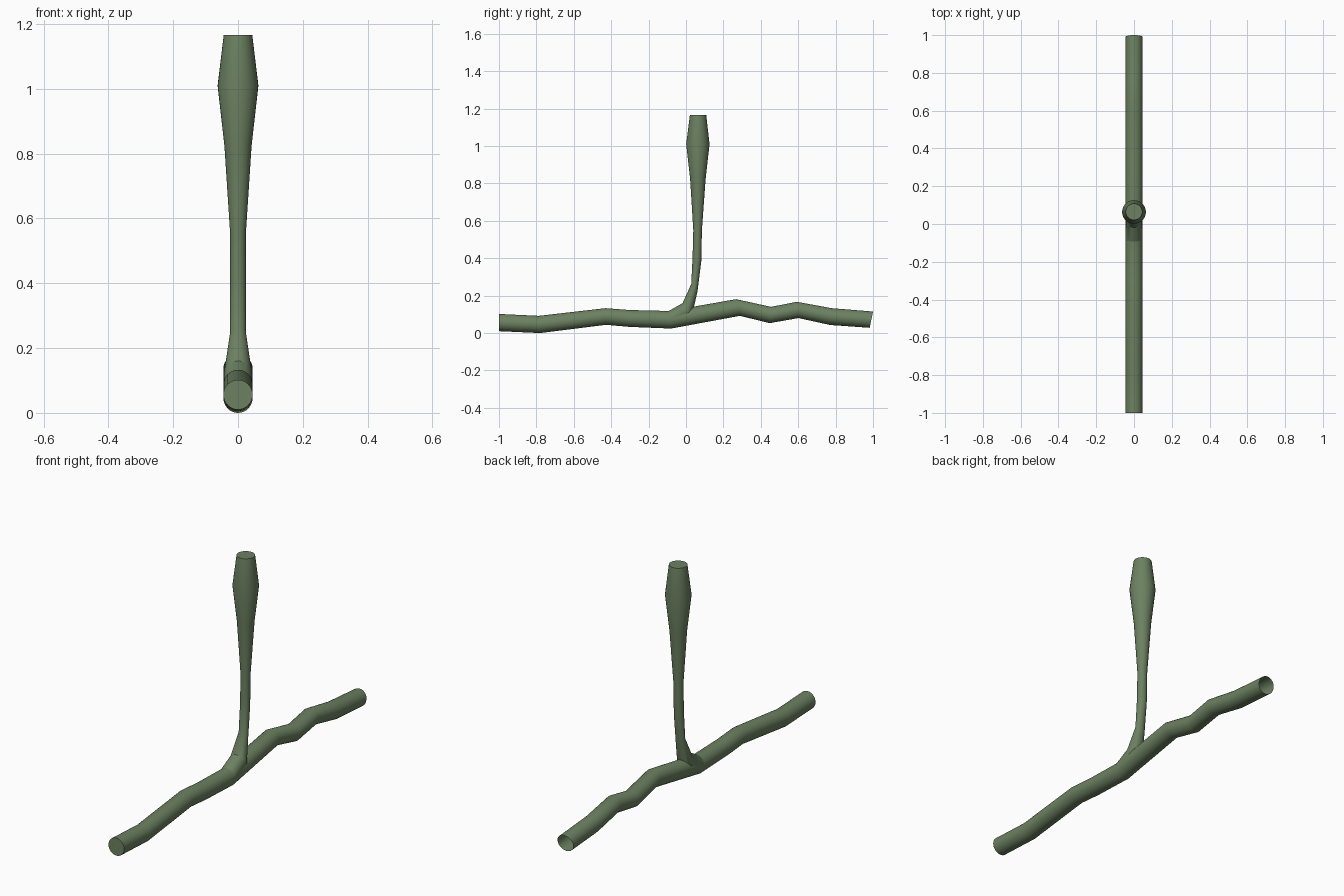
import bpy, bmesh, math
from mathutils import Vector

if "Cube" in bpy.data.objects:
    bpy.data.objects.remove(bpy.data.objects["Cube"])

SIDES = 32

green = bpy.data.materials.new("stem_green")
green.diffuse_color = (0.15, 0.22, 0.12, 1)
green.use_nodes = True
green.node_tree.nodes["Principled BSDF"].inputs["Base Color"].default_value = green.diffuse_color


def tube(name, rings, cap_first=False, cap_last=False):
    """Loft through rings given as (y1, z1, y2, z2, half_width_x)."""
    bm = bmesh.new()
    loops = []
    for y1, z1, y2, z2, w in rings:
        a, b = Vector((0, y1, z1)), Vector((0, y2, z2))
        mid, half = (a + b) / 2, (a - b) / 2
        loops.append([bm.verts.new(mid + half * math.cos(t) + Vector((w * math.sin(t), 0, 0)))
                      for t in (2 * math.pi * i / SIDES for i in range(SIDES))])
    for p, q in zip(loops, loops[1:]):
        for i in range(SIDES):
            j = (i + 1) % SIDES
            bm.faces.new((p[i], p[j], q[j], q[i]))
    if cap_first:
        bm.faces.new(loops[0])
    if cap_last:
        bm.faces.new(loops[-1])
    bmesh.ops.recalc_face_normals(bm, faces=bm.faces)
    me = bpy.data.meshes.new(name)
    bm.to_mesh(me)
    bm.free()
    ob = bpy.data.objects.new(name, me)
    bpy.context.collection.objects.link(ob)
    me.materials.append(green)
    bpy.ops.object.select_all(action='DESELECT')
    ob.select_set(True)
    bpy.context.view_layer.objects.active = ob
    bpy.ops.object.shade_smooth_by_angle(angle=math.radians(30))
    return ob


# Creeping stem along y: capped in front, open at the back
R = 0.045
tube("runner_stem", [
    (-1.0, 0.102, -1.0, 0.01, R),
    (-0.787, 0.092, -0.78, 0.0, R),
    (-0.43, 0.133, -0.427, 0.044, R),
    (-0.30, 0.123, -0.303, 0.033, R),
    (-0.092, 0.118, -0.08, 0.024, R),
    (0.268, 0.181, 0.288, 0.092, R),
    (0.455, 0.140, 0.447, 0.053, R),
    (0.592, 0.167, 0.602, 0.080, R),
    (0.778, 0.133, 0.771, 0.043, R),
    (1.0, 0.115, 0.982, 0.028, R)], cap_first=True)

# Upright shoot: leaves the runner at a slant, then swells into a bud
tube("upright_shoot", [
    (-0.092, 0.118, -0.08, 0.026, R),
    (-0.018, 0.160, 0.030, 0.084, 0.043),
    (0.028, 0.262, 0.062, 0.225, 0.025),
    (0.035, 0.40, 0.082, 0.385, 0.024),
    (0.039, 0.55, 0.085, 0.55, 0.024),
    (0.022, 0.825, 0.105, 0.825, 0.042),
    (0.001, 1.01, 0.126, 1.01, 0.063),
    (0.021, 1.167, 0.108, 1.167, 0.044)], cap_last=True)
